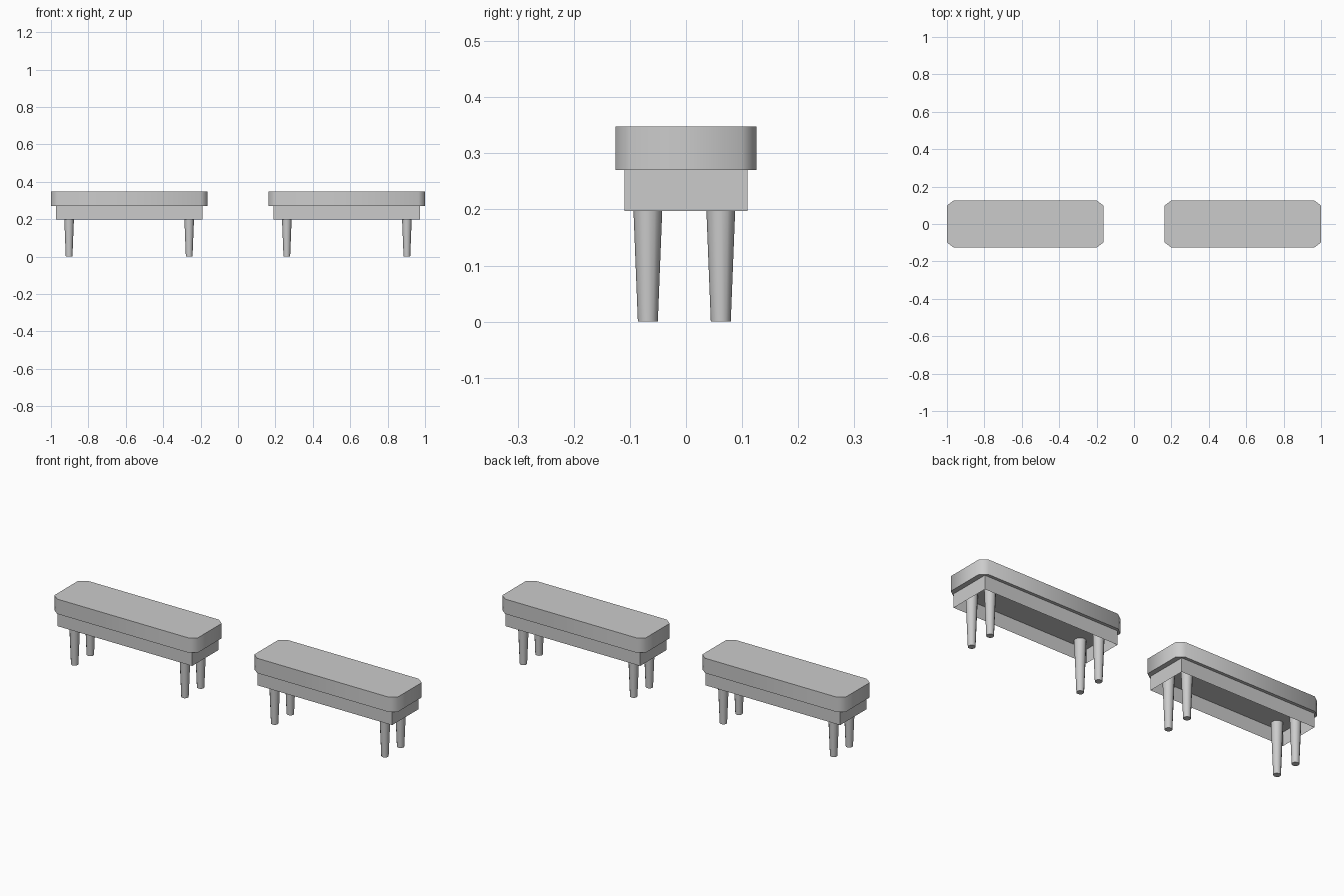
import bpy, bmesh, math

if "Cube" in bpy.data.objects:
    bpy.data.objects.remove(bpy.data.objects["Cube"])

grey = bpy.data.materials.new("plain grey")
grey.diffuse_color = (0.6, 0.6, 0.6, 1)
grey.use_nodes = True
grey.node_tree.nodes["Principled BSDF"].inputs["Base Color"].default_value = grey.diffuse_color


def finish(name, bm, x, smooth):
    bmesh.ops.recalc_face_normals(bm, faces=bm.faces)
    me = bpy.data.meshes.new(name)
    bm.to_mesh(me)
    bm.free()
    me.materials.append(grey)
    ob = bpy.data.objects.new(name, me)
    bpy.context.collection.objects.link(ob)
    ob.location.x = x
    if smooth:
        bpy.ops.object.select_all(action='DESELECT')
        ob.select_set(True)
        bpy.context.view_layer.objects.active = ob
        bpy.ops.object.shade_smooth_by_angle(angle=math.radians(60))
    return ob


def prism(outline, z0, z1, caps):
    bm = bmesh.new()
    lo = [bm.verts.new((x, y, z0)) for x, y in outline]
    hi = [bm.verts.new((x, y, z1)) for x, y in outline]
    n = len(outline)
    for i in range(n):
        j = (i + 1) % n
        bm.faces.new((lo[i], lo[j], hi[j], hi[i]))
    if caps:
        bm.faces.new(lo[::-1])
        bm.faces.new(hi)
    return bm


def bench(side, cx):
    # seat slab with cut corners
    a, b, cut_x, cut_y = 0.418, 0.126, 0.036, 0.027
    outline = [(-a + cut_x, -b), (a - cut_x, -b), (a, -b + cut_y), (a, b - cut_y),
               (a - cut_x, b), (-a + cut_x, b), (-a, b - cut_y), (-a, -b + cut_y)]
    finish(side + "_seat", prism(outline, 0.27, 0.348, True), cx, True)

    # apron frame, open underneath
    a, b = 0.392, 0.11
    finish(side + "_apron", prism([(-a, -b), (a, -b), (a, b), (-a, b)], 0.197, 0.27, False),
           cx, False)

    # tapered round legs reaching up to the seat
    for lx, xn in ((-0.321, "left"), (0.321, "right")):
        for ly, yn in ((-0.068, "front"), (0.062, "back")):
            bm = bmesh.new()
            bmesh.ops.create_cone(bm, cap_ends=True, segments=12,
                                  radius1=0.0178, radius2=0.0285, depth=0.27)
            bmesh.ops.translate(bm, verts=bm.verts, vec=(lx, ly, 0.135))
            finish(f"{side}_bench_{yn}_{xn}_leg", bm, cx, True)


bench("left", -0.582)
bench("right", 0.582)
